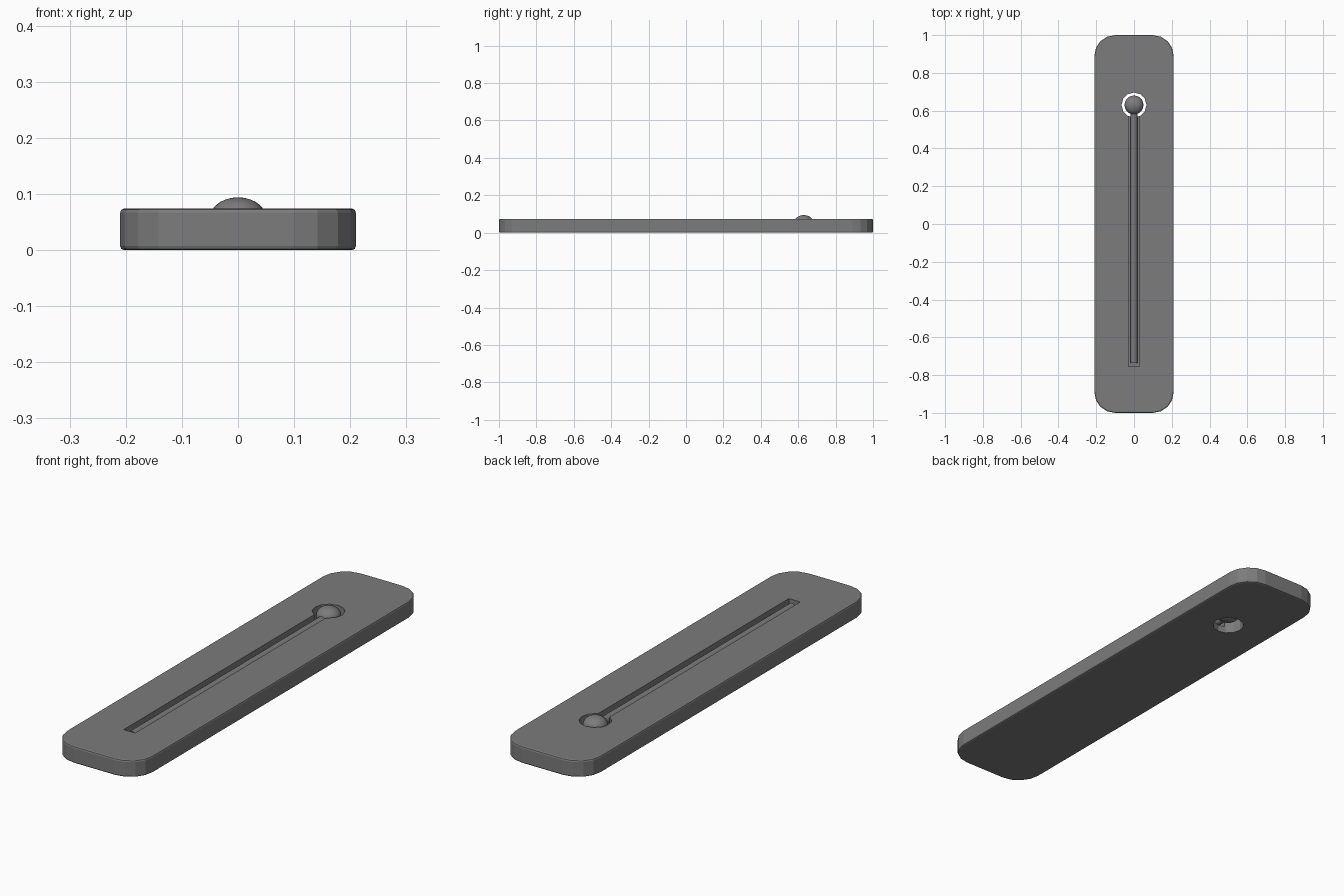
import bpy
import bmesh
from math import radians
from mathutils import Matrix

default = bpy.data.objects.get("Cube")
if default:
    bpy.data.objects.remove(default, do_unlink=True)

grey = bpy.data.materials.new("dark grey metal")
grey.use_nodes = True
grey.diffuse_color = (0.2, 0.2, 0.2, 1)
grey.node_tree.nodes["Principled BSDF"].inputs["Base Color"].default_value = (0.2, 0.2, 0.2, 1)

HEIGHT = 0.074
HOLE_Y = 0.63


def make_object(name, bm):
    mesh = bpy.data.meshes.new(name)
    bmesh.ops.recalc_face_normals(bm, faces=bm.faces[:])
    bm.to_mesh(mesh)
    bm.free()
    mesh.materials.append(grey)
    obj = bpy.data.objects.new(name, mesh)
    bpy.context.collection.objects.link(obj)
    return obj


def box(x, y0, y1, z0, z1):
    bm = bmesh.new()
    bmesh.ops.create_cube(bm, size=1)
    bmesh.ops.scale(bm, vec=(2 * x, y1 - y0, z1 - z0), verts=bm.verts)
    bmesh.ops.translate(bm, vec=(0, (y0 + y1) / 2, (z0 + z1) / 2), verts=bm.verts)
    return bm


def cylinder(radius, depth, sides, matrix):
    bm = bmesh.new()
    bmesh.ops.create_cone(bm, cap_ends=True, segments=sides, radius1=radius,
                          radius2=radius, depth=depth, matrix=matrix)
    return bm


def smooth(obj):
    bpy.ops.object.select_all(action='DESELECT')
    obj.select_set(True)
    bpy.context.view_layer.objects.active = obj
    bpy.ops.object.shade_smooth_by_angle(angle=radians(40))


# Plate: rounded corners, then softened top and bottom rims
bm = box(0.21, -1, 1, 0, HEIGHT)
corners = [e for e in bm.edges if abs(e.verts[0].co.z - e.verts[1].co.z) > 0.01]
bmesh.ops.bevel(bm, geom=corners, offset=0.11, segments=4, profile=0.5, affect='EDGES')
rims = [e for e in bm.edges if abs(e.verts[0].co.z - e.verts[1].co.z) < 0.001]
bmesh.ops.bevel(bm, geom=rims, offset=0.007, segments=2, profile=0.5, affect='EDGES')
plate = make_object("plate", bm)

# Groove and through hole cut out of the plate
cutters = [
    make_object("groove_cutter", box(0.028, -0.755, HOLE_Y, 0.03, 0.2)),
    make_object("hole_cutter", cylinder(0.066, 0.4, 12, Matrix.Translation((0, HOLE_Y, 0)))),
]
bpy.context.view_layer.objects.active = plate
for cutter in cutters:
    cut = plate.modifiers.new(cutter.name, 'BOOLEAN')
    cut.operation = 'DIFFERENCE'
    cut.solver = 'EXACT'
    cut.object = cutter
    bpy.ops.object.modifier_apply(modifier=cut.name)
    bpy.data.objects.remove(cutter, do_unlink=True)

# Rod lying in the groove
ROD_END = -0.737
middle = (HOLE_Y + ROD_END) / 2
rod = make_object("rod", cylinder(
    0.018, HOLE_Y - ROD_END, 16,
    Matrix.Translation((0, middle, 0.05)) @ Matrix.Rotation(radians(90), 4, 'X')))
smooth(rod)

# Flattened knob at the end of the rod
bm = bmesh.new()
bmesh.ops.create_uvsphere(
    bm, u_segments=24, v_segments=14, radius=1,
    matrix=Matrix.Translation((0, HOLE_Y, 0.0575)) @ Matrix.Diagonal((0.05, 0.05, 0.0365, 1)))
knob = make_object("knob", bm)
smooth(knob)
